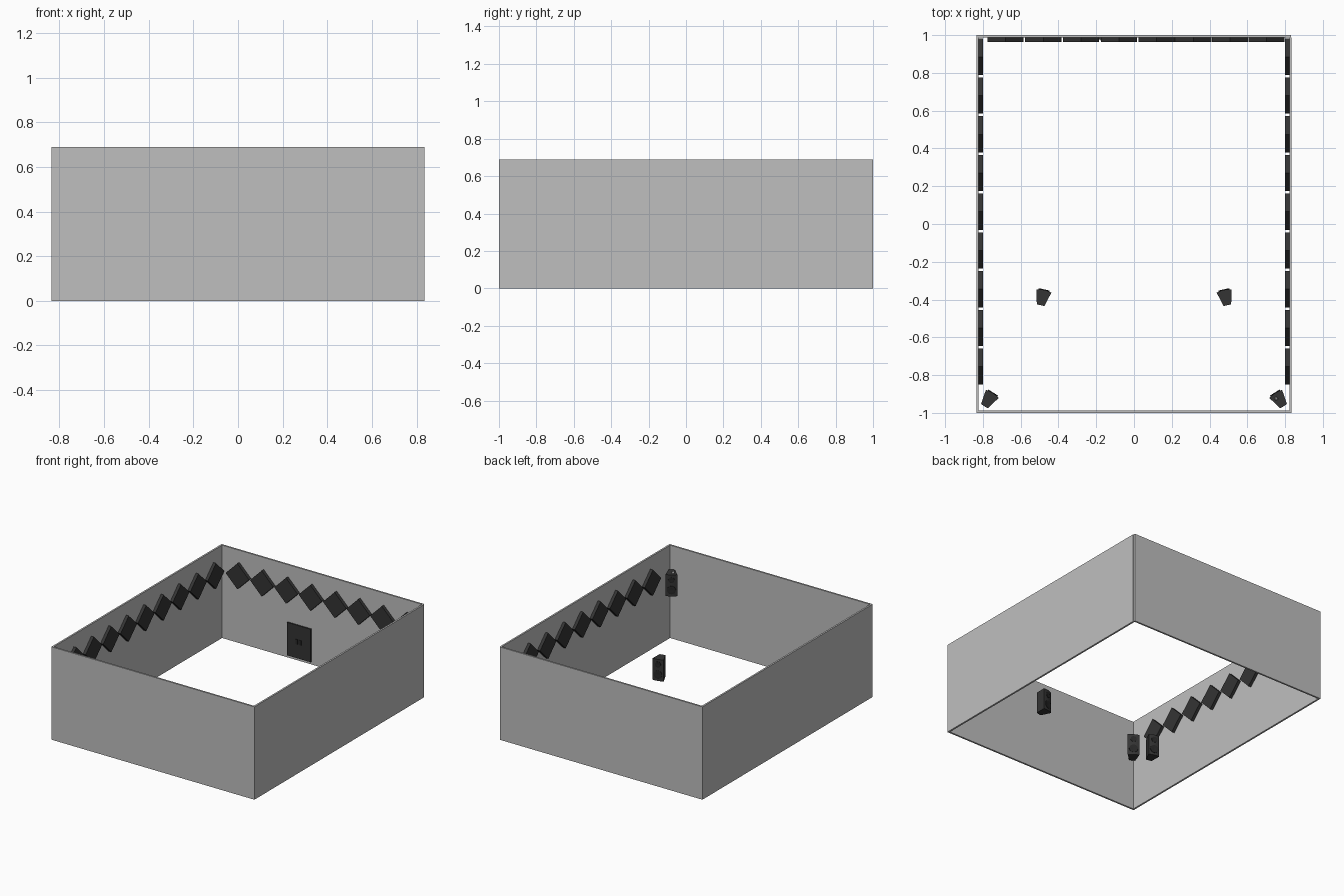
import bpy, bmesh, math
from mathutils import Matrix, Vector

cube = bpy.data.objects.get("Cube")
if cube:
    bpy.data.objects.remove(cube, do_unlink=True)


def material(name, rgb):
    m = bpy.data.materials.new(name)
    m.use_nodes = True
    col = (*rgb, 1.0)
    m.diffuse_color = col
    m.node_tree.nodes["Principled BSDF"].inputs["Base Color"].default_value = col
    return m


WALL = material("wall grey", (0.52, 0.52, 0.52))
PANEL = material("panel charcoal", (0.034, 0.034, 0.034))
CONE = material("cone black", (0.02, 0.02, 0.02))


def finish(bm, name, mat, matrix=None, smooth=False):
    bmesh.ops.recalc_face_normals(bm, faces=bm.faces)
    me = bpy.data.meshes.new(name)
    bm.to_mesh(me)
    bm.free()
    me.materials.append(mat)
    ob = bpy.data.objects.new(name, me)
    bpy.context.collection.objects.link(ob)
    if matrix:
        ob.matrix_world = matrix
    if smooth:
        bpy.ops.object.select_all(action="DESELECT")
        ob.select_set(True)
        bpy.context.view_layer.objects.active = ob
        bpy.ops.object.shade_smooth_by_angle(angle=math.radians(35))
    return ob


def box(name, lo, hi, mat):
    lo, hi = Vector(lo), Vector(hi)
    bm = bmesh.new()
    bmesh.ops.create_cube(bm, size=1, matrix=Matrix.Translation((lo + hi) / 2)
                          @ Matrix.Diagonal((*(hi - lo), 1)))
    return finish(bm, name, mat)


# Room shell: four walls, open above and below
W, L, H, T = 0.835, 1.0, 0.69, 0.013
box("left_wall", (W - T, -L, 0), (W, L - T, H), WALL)
box("right_wall", (-W, -L, 0), (-W + T, L - T, H), WALL)
box("front_wall", (-W + T, -L, 0), (W - T, -L + T, H), WALL)
box("back_wall", (-W, L - T, 0), (W - 0.004, L, H), WALL)


# Acoustic panels: square tiles standing on one corner against the walls
def tile(name, centre, turn):
    bm = bmesh.new()
    side = 0.096 * math.sqrt(2)
    bmesh.ops.create_cube(bm, size=1, matrix=Matrix.Diagonal((side, 0.026, side, 1)))
    finish(bm, name, PANEL, Matrix.Translation(centre)
           @ Matrix.Rotation(turn, 4, "Z") @ Matrix.Rotation(math.pi / 4, 4, "Y"))


TILE_Z = 0.505
for i in range(9):
    for side, label in ((1, "left"), (-1, "right")):
        tile(f"{label}_wall_panel_{i + 1}", (side * 0.813, 0.885 - 0.205 * i, TILE_Z), math.pi / 2)
for i in range(8):
    x = -0.68 + 0.2 * i - 0.006 * max(0, i - 4)
    tile(f"back_wall_panel_{i + 1}", (x, 0.976, TILE_Z), 0)

# Wall plate with two small sockets
box("wall_plate", (-0.283, 0.977, 0.02), (-0.086, 0.988, 0.265), PANEL)
for x in (-0.2, -0.17):
    box("plate_socket", (x - 0.008, 0.972, 0.125), (x + 0.008, 0.979, 0.16), CONE)


# Loudspeakers: wedge cabinet with bowed front and two ringed cones
def speaker(label, x, y, z, turn):
    place = Matrix.Translation((x, y, z)) @ Matrix.Rotation(turn, 4, "Z")
    half = 0.08
    plan = [(-0.021, -0.041), (0.021, -0.041)]
    for k in range(7):
        t = 1 - k / 3
        plan.append((0.04 * t, 0.036 + 0.006 * (1 - t * t)))
    bm = bmesh.new()
    base = bm.faces.new([bm.verts.new((px, py, -half)) for px, py in plan])
    top = bmesh.ops.extrude_face_region(bm, geom=[base])["geom"]
    bmesh.ops.translate(bm, vec=(0, 0, 2 * half),
                        verts=[v for v in top if isinstance(v, bmesh.types.BMVert)])
    finish(bm, f"{label}_speaker_cabinet", PANEL, place, True)

    for part, cz, r in (("woofer", -0.033, 0.03), ("tweeter", 0.042, 0.021)):
        # Raised rim falling into a shallow dish
        bm = bmesh.new()
        rings = []
        for scale, depth in ((1, -0.008), (1, 0.002), (0.85, 0.003), (0.35, 0.0005)):
            rings.append([bm.verts.new((r * scale * math.cos(a), 0.042 + depth,
                                        cz + r * scale * math.sin(a)))
                          for a in (math.tau * k / 24 for k in range(24))])
        for a, b in zip(rings, rings[1:]):
            for k in range(24):
                n = (k + 1) % 24
                bm.faces.new((a[k], a[n], b[n], b[k]))
        bm.faces.new(rings[-1])
        bm.faces.new(rings[0][::-1])
        finish(bm, f"{label}_speaker_{part}", CONE, place, True)


for side, label in ((1, "left"), (-1, "right")):
    speaker(f"{label}_floor", side * 0.485, -0.39, 0.097, side * math.radians(13))
    speaker(f"{label}_rear", side * 0.77, -0.93, 0.444, side * math.radians(33))

# Small mounting stud on one rear speaker
bm = bmesh.new()
bmesh.ops.create_cone(bm, cap_ends=True, segments=12, radius1=0.009, radius2=0.005, depth=0.02,
                      matrix=Matrix.Translation((0.753, -0.925, 0.533)))
finish(bm, "speaker_stud", WALL)
